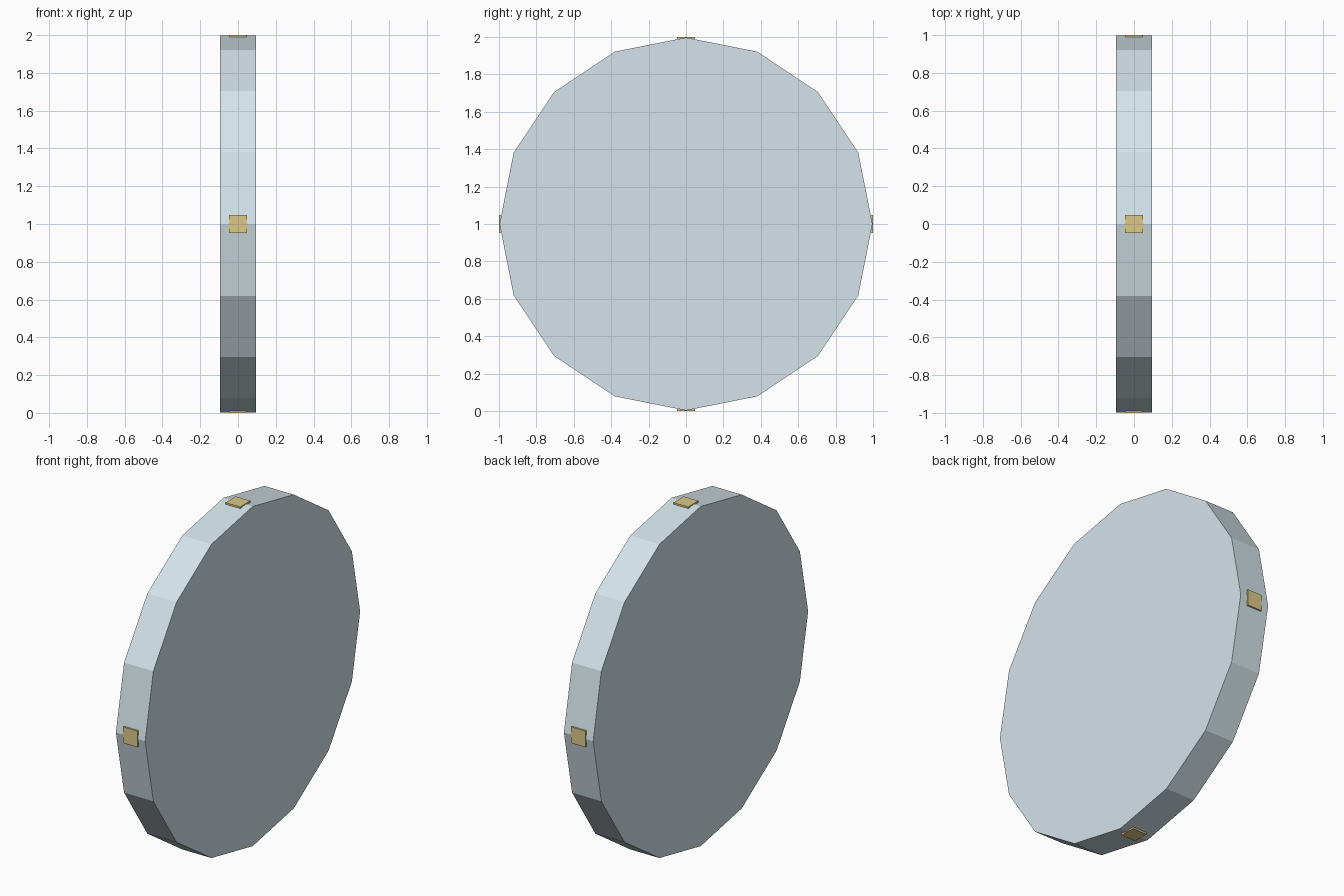
import bpy, math
from mathutils import Matrix

if "Cube" in bpy.data.objects:
    bpy.data.objects.remove(bpy.data.objects["Cube"])


def material(name, color):
    m = bpy.data.materials.new(name)
    m.diffuse_color = color
    m.use_nodes = True
    m.node_tree.nodes["Principled BSDF"].inputs["Base Color"].default_value = m.diffuse_color
    return m


pale = material("pale_blue", (0.66, 0.77, 0.82, 1))
gold = material("gold", (0.72, 0.58, 0.24, 1))

# Sixteen-sided upright disc, axis along x, corners at top, bottom and sides
bpy.ops.mesh.primitive_cylinder_add(vertices=16, radius=0.997, depth=0.19)
disc = bpy.context.object
disc.name = "disc"
disc.data.transform(Matrix.Translation((0, 0, 1)) @ Matrix.Rotation(math.pi / 2, 4, 'Y'))
disc.data.materials.append(pale)

# Four thin square tabs on the rim
names = ["top_tab", "front_tab", "bottom_tab", "back_tab"]
for i, name in enumerate(names):
    bpy.ops.mesh.primitive_cube_add(size=1)
    tab = bpy.context.object
    tab.name = name
    shape = Matrix.Translation((0, 0, 0.995)) @ Matrix.Diagonal((0.095, 0.095, 0.01, 1))
    turn = Matrix.Rotation(i * math.pi / 2, 4, 'X')
    tab.data.transform(Matrix.Translation((0, 0, 1)) @ turn @ shape)
    tab.data.materials.append(gold)
